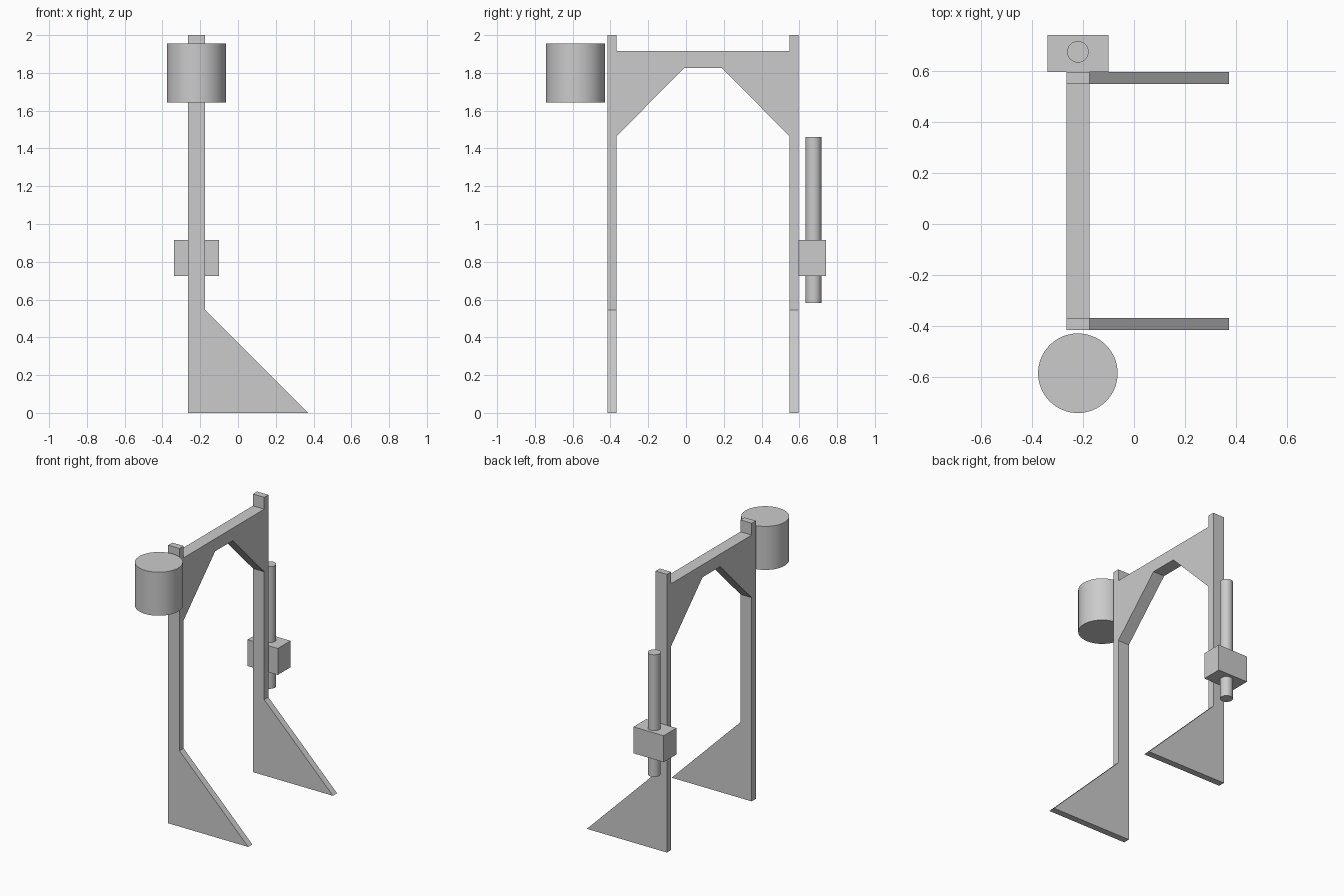
import bpy
import bmesh
import math
from mathutils import Vector

if "Cube" in bpy.data.objects:
    bpy.data.objects.remove(bpy.data.objects["Cube"])

grey = bpy.data.materials.new("plain grey")
grey.use_nodes = True
grey.diffuse_color = (0.6, 0.6, 0.6, 1)
grey.node_tree.nodes["Principled BSDF"].inputs["Base Color"].default_value = (0.6, 0.6, 0.6, 1)

POST_X = (-0.265, -0.175)   # shared by posts and crossbeam
CENTRE_X = -0.22
FRONT_Y = (-0.415, -0.368)
BACK_Y = (0.548, 0.595)


def prism(name, outline, offset):
    """Extrude a planar outline by an offset vector."""
    bm = bmesh.new()
    face = bm.faces.new([bm.verts.new(p) for p in outline])
    new = bmesh.ops.extrude_face_region(bm, geom=[face])["geom"]
    verts = [v for v in new if isinstance(v, bmesh.types.BMVert)]
    bmesh.ops.translate(bm, verts=verts, vec=Vector(offset))
    bmesh.ops.recalc_face_normals(bm, faces=bm.faces)
    mesh = bpy.data.meshes.new(name)
    bm.to_mesh(mesh)
    bm.free()
    obj = bpy.data.objects.new(name, mesh)
    bpy.context.collection.objects.link(obj)
    mesh.materials.append(grey)


def cylinder(name, y, radius, bottom, top):
    bpy.ops.mesh.primitive_cylinder_add(
        vertices=64, radius=radius, depth=top - bottom,
        location=(CENTRE_X, y, (bottom + top) / 2))
    obj = bpy.context.object
    obj.name = name
    obj.data.materials.append(grey)
    bpy.ops.object.shade_smooth_by_angle(angle=math.radians(30))


# Upright posts, each with a triangular foot
x0, x1 = POST_X
post = [(x0, 0), (0.372, 0), (x1, 0.545), (x1, 2), (x0, 2)]
for name, (y0, y1) in (("front_post", FRONT_Y), ("back_post", BACK_Y)):
    prism(name, [(x, y0, z) for x, z in post], (0, y1 - y0, 0))

# Crossbeam with sloping corner braces
y0, y1 = FRONT_Y[1], BACK_Y[0]
beam = [(y0, 1.915), (y0, 1.465), (-0.01, 1.825),
        (0.19, 1.825), (y1, 1.465), (y1, 1.915)]
prism("braced_crossbeam", [(x0, y, z) for y, z in beam], (x1 - x0, 0, 0))

# Drum in front of the front post
cylinder("drum", -0.585, 0.156, 1.642, 1.955)

# Clamp block on the back post, holding a vertical rod
block = [(-0.34, 0.595), (-0.1, 0.595), (-0.1, 0.74), (-0.34, 0.74)]
prism("clamp_block", [(x, y, 0.725) for x, y in block], (0, 0, 0.19))
cylinder("rod", 0.675, 0.042, 0.582, 1.46)
